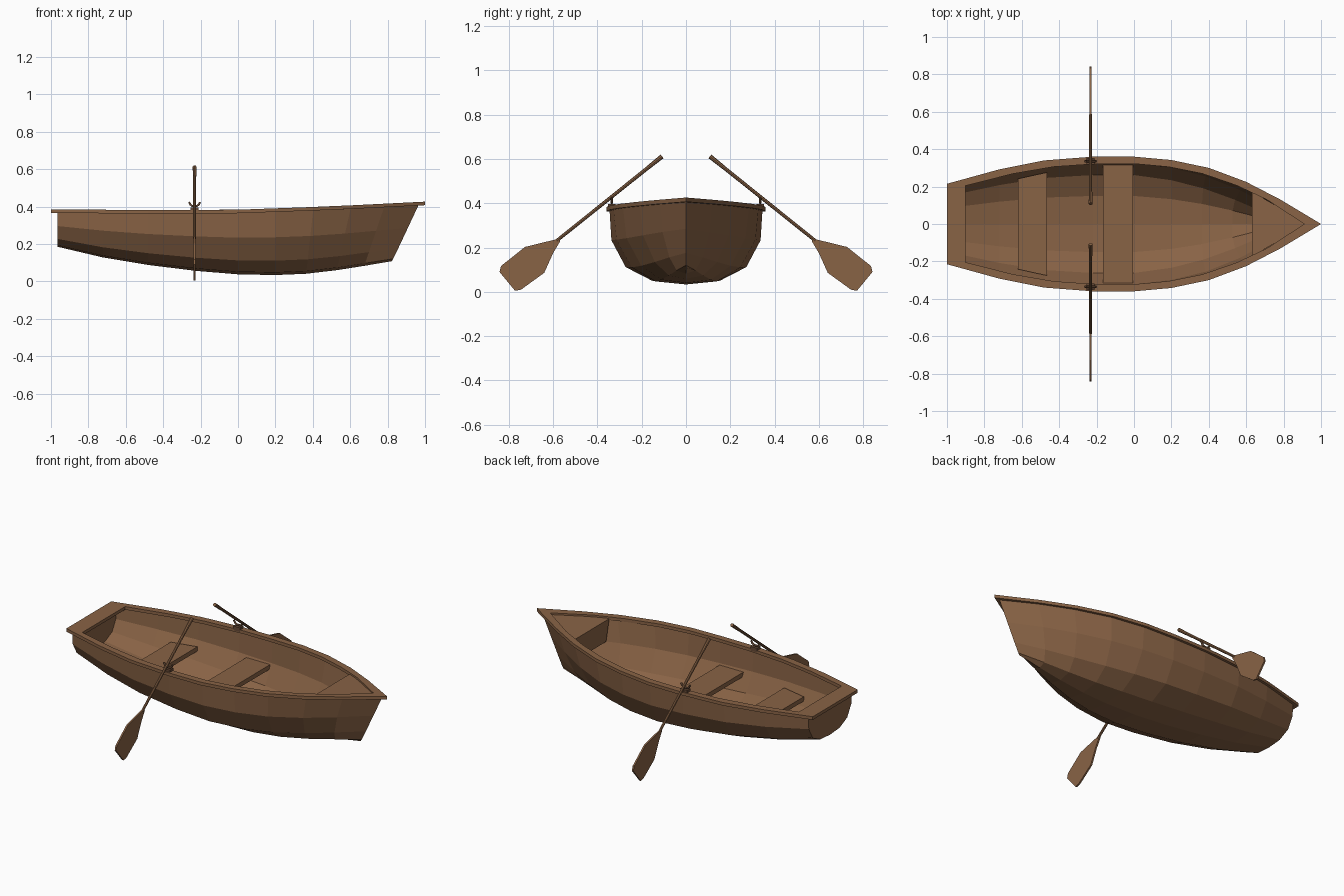
import bpy, bmesh, math
from mathutils import Vector

if "Cube" in bpy.data.objects:
    bpy.data.objects.remove(bpy.data.objects["Cube"])

def material(name, rgb):
    m = bpy.data.materials.new(name)
    m.diffuse_color = (*rgb, 1)
    m.use_nodes = True
    m.node_tree.nodes["Principled BSDF"].inputs["Base Color"].default_value = m.diffuse_color
    return m

WOOD = material("wood", (0.25, 0.125, 0.06))
DARK = material("dark_wood", (0.13, 0.065, 0.035))

def make(name, bm, mat=WOOD):
    bmesh.ops.recalc_face_normals(bm, faces=bm.faces)
    me = bpy.data.meshes.new(name)
    bm.to_mesh(me)
    bm.free()
    ob = bpy.data.objects.new(name, me)
    bpy.context.collection.objects.link(ob)
    me.materials.append(mat)
    return ob

def prism(name, pts, vec, mat=WOOD):
    bm = bmesh.new()
    f = bm.faces.new([bm.verts.new(p) for p in pts])
    r = bmesh.ops.extrude_face_region(bm, geom=[f], use_keep_orig=True)
    bmesh.ops.translate(bm, vec=vec, verts=[v for v in r["geom"] if isinstance(v, bmesh.types.BMVert)])
    return make(name, bm, mat)

def rod(name, a, b, r1, r2, mat=WOOD, sides=8):
    a, b = Vector(a), Vector(b)
    bm = bmesh.new()
    bmesh.ops.create_cone(bm, cap_ends=True, segments=sides, radius1=r1, radius2=r2, depth=(b - a).length)
    rot = (b - a).to_track_quat('Z', 'Y').to_matrix().to_4x4()
    bmesh.ops.transform(bm, matrix=rot, verts=bm.verts)
    bmesh.ops.translate(bm, vec=(a + b) / 2, verts=bm.verts)
    return make(name, bm, mat)

def lerp(table, x):
    for (x0, v0), (x1, v1) in zip(table, table[1:]):
        if x <= x1:
            return v0 + (v1 - v0) * (x - x0) / (x1 - x0)
    return table[-1][1]

# Plan half-width of the rail, its top height, and the keel height along x
WIDTH = [(-1, .215), (-.72, .292), (-.48, .34), (-.22, .36), (0, .36), (.2, .342),
         (.4, .30), (.6, .225), (.78, .132), (1, 0)]
SHEER = [(-1, .385), (-.5, .381), (0, .383), (.5, .401), (1, .426)]
KEEL = [(-.96, .19), (-.72, .135), (-.48, .095), (-.22, .063), (0, .045), (.2, .041),
        (.4, .048), (.6, .067), (.78, .09), (.96, .115)]

# Hull shell: chined cross-sections lofted along x, raked towards the stem
bm = bmesh.new()
rows = []
for x, keel in KEEL:
    s = max(0, x / .96)
    rake = .14 * max(0, (x - .2) / .76)
    top = lerp(SHEER, x) - .01
    w = 0 if x > .95 else lerp(WIDTH, x) - .022
    sec = [(1, 1), (.975 - .08 * s, .58), (.79 - .2 * s, .22), (.45 - .13 * s, .04), (0, 0)]
    half = [(x - rake * (1 - h), w * f, keel + (top - keel) * h) for f, h in sec]
    rows.append([bm.verts.new(p) for p in half + [(a, -b, c) for a, b, c in half[-2::-1]]])
for r0, r1 in zip(rows, rows[1:]):
    for i in range(8):
        bm.faces.new((r0[i], r0[i + 1], r1[i + 1], r1[i]))
bm.faces.new(rows[0])
bmesh.ops.remove_doubles(bm, verts=bm.verts, dist=.0005)
hull = make("hull", bm)
sol = hull.modifiers.new("thickness", 'SOLIDIFY')
sol.thickness = .015
sol.offset = 0

# Rail: flat band following the sheer, with a wide cap over the transom
bm = bmesh.new()
outer, inner = [], []
for x, w in WIDTH:
    xi = -.9 + (x + 1) * .905
    wi = max(0, lerp(WIDTH, xi) - .038) if x < 1 else 0
    outer.append((x, w, lerp(SHEER, x)))
    inner.append((xi, wi, lerp(SHEER, xi)))
def loop(half):
    return [bm.verts.new(p) for p in half + [(a, -b, c) for a, b, c in half[-2::-1]]]
o, i_ = loop(outer), loop(inner)
n = len(o)
faces = [bm.faces.new((o[k], o[(k + 1) % n], i_[(k + 1) % n], i_[k])) for k in range(n)]
r = bmesh.ops.extrude_face_region(bm, geom=faces, use_keep_orig=True)
bmesh.ops.translate(bm, vec=(0, 0, -.019), verts=[v for v in r["geom"] if isinstance(v, bmesh.types.BMVert)])
make("rail", bm)

# Small foredeck and the board closing its rear edge
prism("foredeck", [(.635, .17, .398), (.93, 0, .412), (.635, -.17, .398)], (0, 0, -.012))
prism("foredeck_board", [(.63, .165, .398), (.63, -.165, .398), (.63, -.135, .27), (.63, .135, .27)],
      (.02, 0, 0))

# Two bench seats
for name, x0, x1, w0, w1 in (("stern_seat", -.62, -.465, .242, .276), ("middle_seat", -.165, -.005, .315, .315)):
    prism(name, [(x0, -w0, .23), (x1, -w1, .23), (x1, w1, .23), (x0, w0, .23)], (0, 0, -.027))

# Oars and oarlocks on both sides
OX = -.232
BLADE = [(.575, .24), (.727, .203), (.835, .117), (.842, .09), (.772, .005), (.745, .01),
         (.64, .086), (.6, .175), (.568, .229)]
for side, sg in (("left", 1), ("right", -1)):
    rod(side + "_oar_shaft", (OX, sg * .165, .566), (OX, sg * .585, .23), .0085, .0075)
    rod(side + "_oar_grip", (OX, sg * .108, .612), (OX, sg * .17, .562), .0105, .009)
    prism(side + "_oar_blade", [(OX - .005, sg * y, z) for y, z in BLADE], (.01, 0, 0))
    prism(side + "_oarlock_base", [(OX + a, sg * b, .396) for a, b in
          ((-.022, .318), (.022, .318), (.022, .352), (-.022, .352))], (0, 0, -.025), DARK)
    # U-shaped horns
    horns = [(-.03, .424), (-.022, .41), (-.012, .402), (.012, .402), (.022, .41), (.03, .424)]
    cu = bpy.data.curves.new(side + "_oarlock", 'CURVE')
    cu.dimensions = '3D'
    cu.bevel_depth = .006
    cu.bevel_resolution = 1
    cu.use_fill_caps = True
    sp = cu.splines.new('POLY')
    sp.points.add(len(horns) - 1)
    for p, (a, z) in zip(sp.points, horns):
        p.co = (OX + a, sg * .335, z, 1)
    cu.materials.append(DARK)
    bpy.context.collection.objects.link(bpy.data.objects.new(side + "_oarlock", cu))
